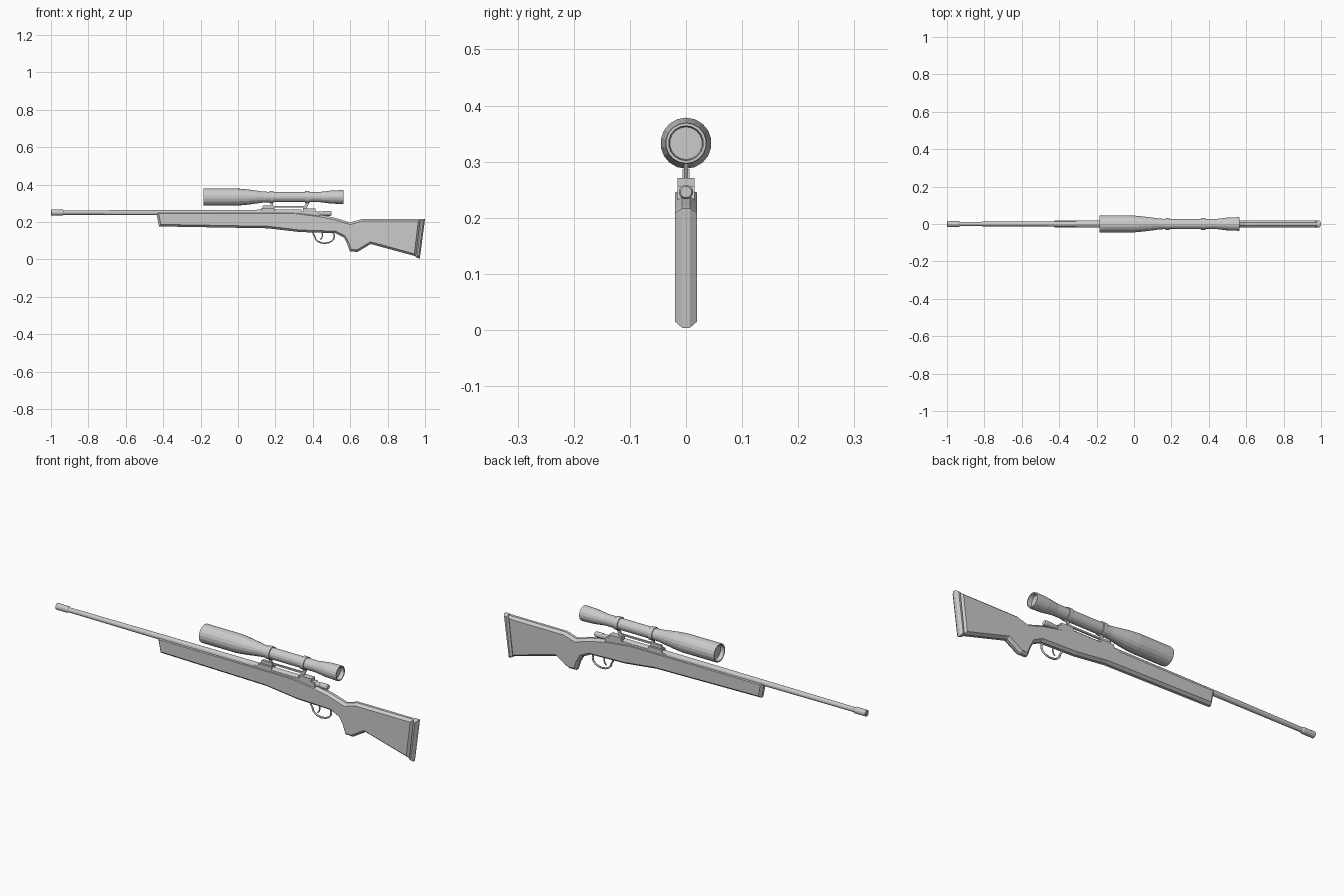
import bpy, bmesh, math
from mathutils import Vector

if "Cube" in bpy.data.objects:
    bpy.data.objects.remove(bpy.data.objects["Cube"])


def finish(name, bm):
    bmesh.ops.recalc_face_normals(bm, faces=bm.faces[:])
    me = bpy.data.meshes.new(name)
    bm.to_mesh(me)
    bm.free()
    ob = bpy.data.objects.new(name, me)
    bpy.context.collection.objects.link(ob)
    return ob


def lathe(name, profile, z, sides=16):
    """Revolve (x, radius) points about a lengthwise axis at height z; ends are capped."""
    bm = bmesh.new()
    rings = []
    for x, r in profile:
        rings.append([bm.verts.new((x, r * math.sin(2 * math.pi * i / sides),
                                    z + r * math.cos(2 * math.pi * i / sides)))
                      for i in range(sides)])
    for a, b in zip(rings, rings[1:]):
        for i in range(sides):
            j = (i + 1) % sides
            bm.faces.new((a[i], a[j], b[j], b[i]))
    bm.faces.new(rings[0])
    bm.faces.new(rings[-1])
    return finish(name, bm)


def slab(name, profile, half, inset=0.0, depth=0.0, adjust=None):
    """Extrude an (x, z) outline to +-half in y, with optional chamfered sides."""
    bm = bmesh.new()
    front = [bm.verts.new((x, -half, z)) for x, z in profile]
    back = [bm.verts.new((x, half, z)) for x, z in profile]
    n = len(profile)
    for i in range(n):
        j = (i + 1) % n
        bm.faces.new((front[i], front[j], back[j], back[i]))
    sides = [bm.faces.new(front), bm.faces.new(back[::-1])]
    bmesh.ops.recalc_face_normals(bm, faces=bm.faces[:])
    if inset:
        for f in sides:
            bmesh.ops.inset_region(bm, faces=[f], thickness=inset, depth=depth,
                                   use_even_offset=True)
    if adjust:
        for v in bm.verts:
            adjust(v)
    return finish(name, bm)


def sweep(name, path, radius):
    """Thin round rod through (x, z) points."""
    cu = bpy.data.curves.new(name, 'CURVE')
    cu.dimensions = '3D'
    cu.bevel_depth = radius
    cu.bevel_resolution = 1
    cu.use_fill_caps = True
    sp = cu.splines.new('POLY')
    sp.points.add(len(path) - 1)
    for p, (x, z) in zip(sp.points, path):
        p.co = (x, 0, z, 1)
    ob = bpy.data.objects.new(name, cu)
    bpy.context.collection.objects.link(ob)
    return ob


# Stock: chamfered slab, with the chamfer kept small along the fore-end top
def flatten_top(v):
    if v.co.x < 0.36 and v.co.z > 0.225 and abs(v.co.y) > 0.015:
        v.co.z = 0.245


slab("stock", [
    (-0.437, 0.251), (-0.422, 0.176), (0.16, 0.166), (0.33, 0.146), (0.52, 0.14),
    (0.565, 0.118), (0.583, 0.085), (0.598, 0.042), (0.64, 0.04), (0.71, 0.082),
    (0.952, 0.016), (0.976, 0.215), (0.66, 0.215), (0.6, 0.197), (0.52, 0.222),
    (0.43, 0.24), (0.3, 0.251)], 0.007, 0.011, 0.0125, flatten_top)

# Butt pad
slab("butt_pad", [(0.95, 0.012), (0.972, 0.004), (1.0, 0.217), (0.974, 0.217)],
     0.007, 0.008, 0.0125)

# Barrel and muzzle
lathe("barrel", [(-0.95, 0.0115), (-0.43, 0.0135), (0.2, 0.0155), (0.34, 0.0155)], 0.25, 12)
lathe("muzzle", [(-1.0, 0.009), (-0.985, 0.009), (-1.0, 0.012), (-0.998, 0.0155),
                 (-0.937, 0.0155), (-0.93, 0.012)], 0.25, 12)

# Receiver and bolt
slab("receiver", [(0.1, 0.235), (0.1, 0.256), (0.43, 0.256), (0.44, 0.225)], 0.0155)
lathe("bolt", [(0.33, 0.011), (0.455, 0.011), (0.458, 0.013), (0.495, 0.013),
               (0.5, 0.010)], 0.246, 12)

# Scope mounts: base, tapered cap, post and ring for each
for tag, x0, x1, xr in (("front", 0.12, 0.195, 0.18), ("rear", 0.345, 0.415, 0.37)):
    slab(tag + "_mount_base", [(x0, 0.24), (x0 + 0.004, 0.271), (x1, 0.271), (x1, 0.24)], 0.0155)
    lathe(tag + "_scope_ring", [(xr - 0.011, 0.025), (xr - 0.011, 0.032),
                                (xr + 0.011, 0.032), (xr + 0.011, 0.025)], 0.333, 16)
slab("front_mount_cap", [(0.128, 0.268), (0.134, 0.287), (0.192, 0.287), (0.194, 0.268)], 0.006)
slab("front_post", [(0.174, 0.28), (0.174, 0.31), (0.188, 0.31), (0.188, 0.28)], 0.004)
slab("rear_post", [(0.345, 0.268), (0.368, 0.308), (0.384, 0.308), (0.364, 0.268)], 0.004)
slab("mount_rail", [(0.18, 0.278), (0.18, 0.286), (0.36, 0.286), (0.36, 0.278)], 0.004)

# Scope, with recessed lenses at both ends
lathe("scope", [
    (-0.165, 0.037), (-0.185, 0.039), (-0.185, 0.0445), (-0.18, 0.0455), (0.0, 0.0455),
    (0.05, 0.041), (0.14, 0.029), (0.18, 0.0275), (0.44, 0.0275), (0.5, 0.035),
    (0.56, 0.037), (0.565, 0.036), (0.565, 0.031), (0.545, 0.029)], 0.333, 18)

# Trigger guard loop and trigger
guard = [(0.4, 0.15), (0.403, 0.135)]
for i in range(9):
    a = math.pi * (1 + i / 8)
    guard.append((0.463 + 0.052 * math.cos(a), 0.122 - 0.036 * -math.sin(a)))
guard += [(0.513, 0.135), (0.5, 0.15)]
sweep("trigger_guard", guard, 0.0045)
sweep("trigger", [(0.448, 0.148), (0.452, 0.128), (0.448, 0.115), (0.44, 0.105)], 0.0035)
